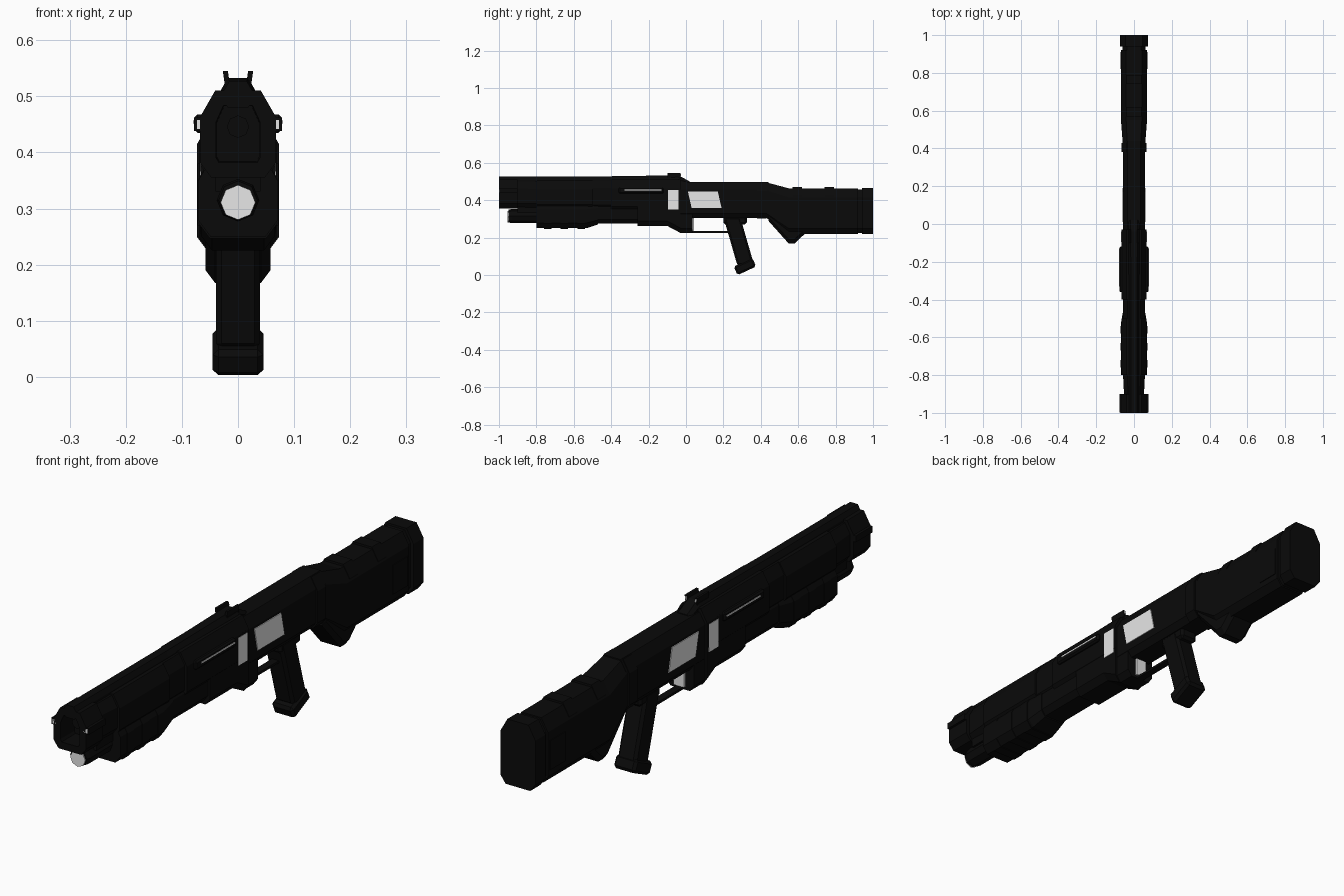
import bpy, bmesh, math
from mathutils import Matrix, Vector

if "Cube" in bpy.data.objects:
    bpy.data.objects.remove(bpy.data.objects["Cube"])


def material(name, value):
    mat = bpy.data.materials.new(name)
    mat.use_nodes = True
    colour = (value, value, value, 1)
    mat.diffuse_color = colour
    mat.node_tree.nodes["Principled BSDF"].inputs["Base Color"].default_value = colour
    return mat


BLACK = material("matte black", 0.003)
LIGHT = material("light grey", 0.8)


def finish(name, bm, mat, bevel=0, mirror=False):
    bmesh.ops.recalc_face_normals(bm, faces=bm.faces)
    mesh = bpy.data.meshes.new(name)
    bm.to_mesh(mesh)
    bm.free()
    mesh.materials.append(mat)
    part = bpy.data.objects.new(name, mesh)
    bpy.context.collection.objects.link(part)
    if bevel:
        modifier = part.modifiers.new("Bevel", "BEVEL")
        modifier.width = bevel
        modifier.segments = 1
    if mirror:
        part.modifiers.new("Mirror", "MIRROR")


def section(low, high, width):
    """Eight-sided outline with large upper and small lower chamfers."""
    height = high - low
    shoulder = high - min(width * 0.7, height * 0.5)
    hip = low + min(width * 0.4, height * 0.4)
    half = [(width * 0.7, low), (width, hip), (width, shoulder), (width * 0.6, high)]
    return half + [(-x, z) for x, z in reversed(half)]


def body(name, start, end, low, high, width,
         end_low=None, end_high=None, end_width=None, bore=False):
    """Faceted hull along y that may change size towards its end."""
    front = section(low, high, width)
    back = section(end_low or low, end_high or high, end_width or width)
    bm = bmesh.new()
    a = [bm.verts.new((x, start, z)) for x, z in front]
    b = [bm.verts.new((x, end, z)) for x, z in back]
    for i in range(len(a)):
        bm.faces.new((a[i - 1], a[i], b[i], b[i - 1]))
    mouth = bm.faces.new(a)
    bm.faces.new(b)
    bmesh.ops.recalc_face_normals(bm, faces=bm.faces)
    if bore:
        for rim in (0.03, 0.002):
            bmesh.ops.inset_region(bm, faces=[mouth], thickness=rim)
        bmesh.ops.translate(bm, verts=mouth.verts, vec=(0, 0.08, 0))
    finish(name, bm, BLACK)


def box(name, x, y, z, mat=BLACK, lean=0, splay=0, tilt=0, bevel=0, mirror=False):
    """Block; lean shifts its foot along y, splay shifts its top along x."""
    bm = bmesh.new()
    bmesh.ops.create_cube(bm, size=1)
    lows, highs = (Vector(ends) for ends in zip(x, y, z))
    centre, size = (lows + highs) / 2, highs - lows
    turn = Matrix.Rotation(math.radians(tilt), 4, "X")
    for v in bm.verts:
        foot, top = 0.5 - v.co.z, 0.5 + v.co.z
        v.co = centre + turn @ (v.co * size) + Vector((splay * top, lean * foot, 0))
    finish(name, bm, mat, bevel, mirror)


def centred(width):
    return (-width, width)


def tube(name, start, end, z, radius, tip=1, mat=BLACK):
    """Eight-sided tube along y whose front radius is scaled by tip."""
    bm = bmesh.new()
    place = Matrix.Translation((0, (start + end) / 2, z))
    bmesh.ops.create_cone(bm, cap_ends=True, segments=8, radius1=radius,
                          radius2=radius * tip, depth=end - start,
                          matrix=place @ Matrix.Rotation(math.pi / 2, 4, "X"))
    finish(name, bm, mat)


# Barrel shroud with a hollow muzzle and a bore tube
body("muzzle", start=-1, end=-0.9, low=0.355, high=0.51, width=0.068, bore=True)
body("barrel_neck", start=-0.9, end=-0.8, low=0.36, high=0.5, width=0.053, end_width=0.058)
body("barrel_shroud", start=-0.8, end=-0.5, low=0.35, high=0.505, width=0.067)
body("shroud_waist", start=-0.5, end=-0.4, low=0.35, high=0.505, width=0.058)
body("rear_shroud", start=-0.4, end=-0.03, low=0.34, high=0.51, width=0.067)
tube("inner_barrel", start=-0.96, end=-0.9, z=0.446, radius=0.02)

# Rail along the top
body("top_rail", start=-1, end=-0.4, low=0.48, high=0.527, width=0.026)
body("rear_rail", start=-0.45, end=-0.04, low=0.48, high=0.527, width=0.026,
     end_high=0.533, end_width=0.03)
body("rail_slope", start=-0.04, end=0.02, low=0.48, high=0.533, width=0.03, end_high=0.5)

# Magazine tube with its light cap
tube("magazine_tube", start=-0.93, end=-0.2, z=0.315, radius=0.038)
tube("magazine_end", start=-0.95, end=-0.93, z=0.315, radius=0.038, tip=0.9)
tube("magazine_cap", start=-0.954, end=-0.95, z=0.311, radius=0.031, mat=LIGHT)

# Core, ribbed fore-end and lower housing
box("barrel_bridge", x=centred(0.04), y=(-0.9, -0.05), z=(0.33, 0.42))
body("fore_end", start=-0.8, end=-0.53, low=0.25, high=0.4, width=0.07)
body("fore_end_taper", start=-0.53, end=-0.47, low=0.25, high=0.4, width=0.07,
     end_low=0.27, end_width=0.06)
for number, y in enumerate((-0.74, -0.65, -0.56), start=1):
    body(f"fore_end_rib_{number}", start=y - 0.02, end=y + 0.02,
         low=0.247, high=0.4, width=0.072)
body("lower_cover", start=-0.48, end=-0.26, low=0.275, high=0.4, width=0.057)
body("lower_housing", start=-0.26, end=-0.1, low=0.262, high=0.42, width=0.066)
body("housing_slope", start=-0.1, end=-0.03, low=0.262, high=0.42, width=0.066, end_low=0.225)
body("guard_front", start=-0.03, end=0.035, low=0.225, high=0.42, width=0.058)

# Receiver, trigger and guard
body("receiver", start=-0.06, end=0.44, low=0.305, high=0.497, width=0.059)
box("trigger_guard", x=centred(0.014), y=(0.03, 0.26), z=(0.225, 0.234))
box("trigger", x=centred(0.022), y=(0.03, 0.043), z=(0.236, 0.305), mat=LIGHT)

# Pistol grip and foot
box("grip_root", x=centred(0.037), y=(0.2, 0.325), z=(0.27, 0.32), bevel=0.01)
box("grip", x=centred(0.039), y=(0.2, 0.29), z=(0.05, 0.31), lean=0.075, bevel=0.01)
box("grip_foot", x=centred(0.045), y=(0.26, 0.37), z=(0.02, 0.07), tilt=25, bevel=0.01)

# Shoulder stock, spur, rings and butt pad
body("stock_root", start=0.43, end=0.55, low=0.305, high=0.495, width=0.06,
     end_low=0.22, end_high=0.463, end_width=0.069)
body("stock_collar", start=0.38, end=0.43, low=0.303, high=0.495, width=0.066)
body("stock", start=0.55, end=0.92, low=0.22, high=0.463, width=0.069)
body("stock_neck", start=0.92, end=0.95, low=0.225, high=0.458, width=0.06)
body("butt_pad", start=0.94, end=1, low=0.22, high=0.466, width=0.073)
body("spur_front", start=0.44, end=0.55, low=0.29, high=0.34, width=0.058, end_low=0.167)
body("spur", start=0.55, end=0.58, low=0.167, high=0.34, width=0.058)
body("spur_back", start=0.58, end=0.635, low=0.167, high=0.34, width=0.058, end_low=0.22)
for name, y in (("front", 0.595), ("rear", 0.765)):
    body(f"{name}_stock_ring", start=y - 0.025, end=y + 0.025,
         low=0.36, high=0.471, width=0.066)


def pair(name, x, y, z, **options):
    """Block repeated on both sides."""
    box(name, x, y, z, mirror=True, **options)


# Side rails and muzzle lugs with their lights
pair("side_rails", x=(0.05, 0.078), y=(-0.36, -0.12), z=(0.435, 0.468), bevel=0.006)
pair("light_strips", x=(0.074, 0.08), y=(-0.33, -0.13), z=(0.452, 0.457), mat=LIGHT)
pair("muzzle_lugs", x=(0.05, 0.078), y=(-0.998, -0.9), z=(0.438, 0.462))
pair("muzzle_lights", x=(0.057, 0.073), y=(-1, -0.995), z=(0.442, 0.458), mat=LIGHT)

# Light panels on their mounts, and stock plates
pair("panel_mounts", x=(0.04, 0.066), y=(-0.11, -0.03), z=(0.34, 0.465))
pair("front_panels", x=(0.06, 0.068), y=(-0.095, -0.04), z=(0.35, 0.455), mat=LIGHT)
pair("receiver_mounts", x=(0.04, 0.059), y=(0.02, 0.18), z=(0.36, 0.445))
pair("receiver_panels", x=(0.055, 0.062), y=(0.01, 0.17), z=(0.358, 0.447),
     lean=0.02, mat=LIGHT)
pair("stock_plates", x=(0.066, 0.072), y=(0.82, 0.91), z=(0.27, 0.38))

# Rear sight with splayed prongs and light dots
box("sight_base", x=centred(0.025), y=(-0.1, -0.03), z=(0.5, 0.522))
pair("sight_prongs", x=(0.013, 0.022), y=(-0.1, -0.03), z=(0.51, 0.545), splay=0.005)
pair("sight_dots", x=(0.016, 0.022), y=(-0.031, -0.028), z=(0.53, 0.541),
     splay=0.002, mat=LIGHT)
